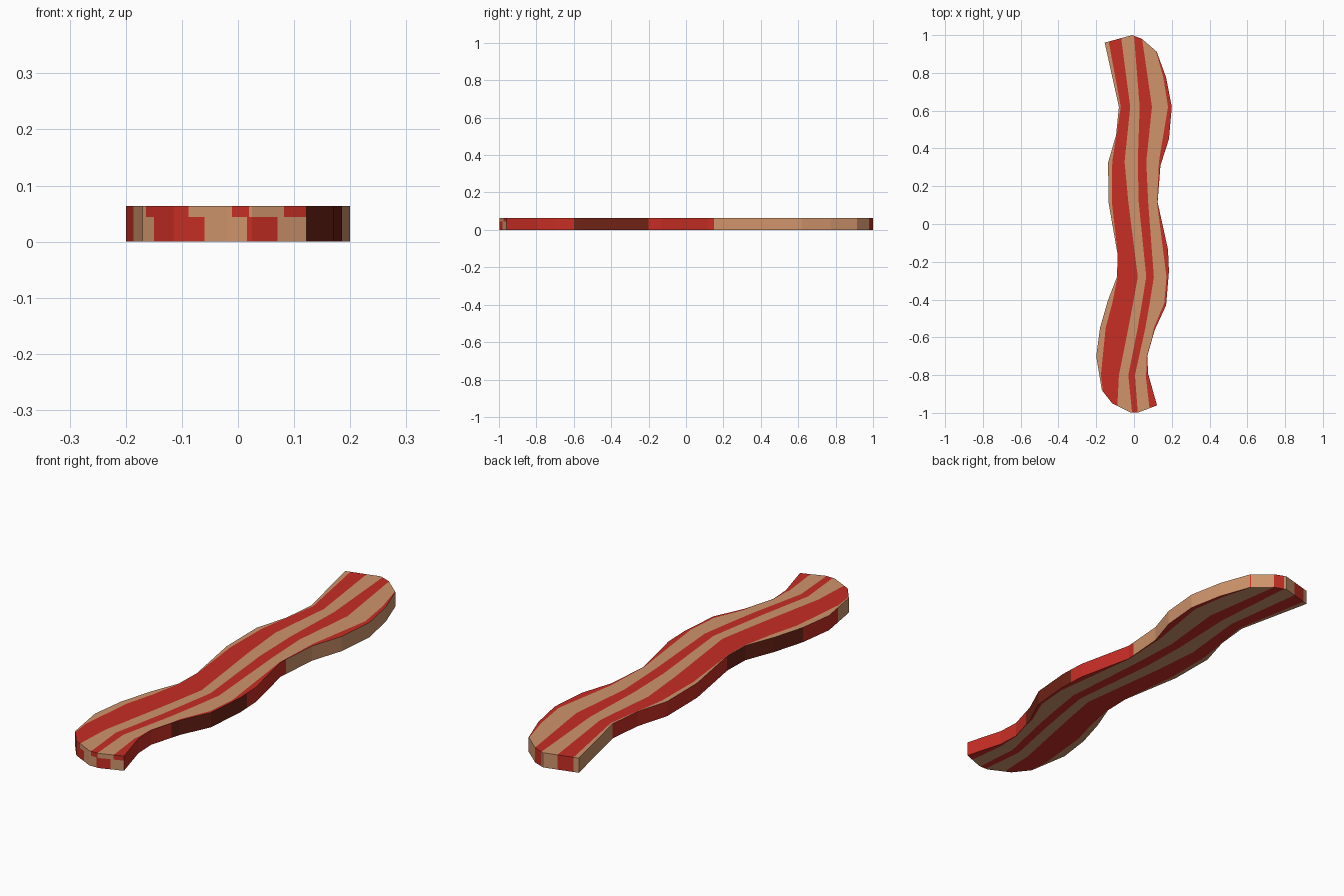
import bpy, bmesh
from mathutils import Vector

cube = bpy.data.objects.get("Cube")
if cube:
    bpy.data.objects.remove(cube)

THICKNESS = 0.064
TAN, RED, BROWN = range(3)


def make_material(name, rgb):
    material = bpy.data.materials.new(name)
    material.use_nodes = True
    color = (*rgb, 1)
    material.diffuse_color = color
    material.node_tree.nodes["Principled BSDF"].inputs["Base Color"].default_value = color
    return material


def sample(points, y):
    """Linear interpolation along a list of rows that each start with y."""
    for low, high in zip(points, points[1:]):
        if y <= high[0]:
            t = (y - low[0]) / (high[0] - low[0])
            return [a + (b - a) * t for a, b in zip(low[1:], high[1:])]
    return list(points[-1][1:])


# Wavy long edges, as (y, x) from front to back
left_edge = [(-1, -.17), (-.88, -.17), (-.7, -.2), (-.55, -.18), (-.41, -.14),
             (-.28, -.09), (-.16, -.087), (.115, -.135), (.325, -.137),
             (.47, -.095), (.62, -.08), (.96, -.155), (1, -.164)]
right_edge = [(-1, .134), (-.96, .122), (-.795, .075), (-.7, .07), (-.56, .11),
              (-.43, .17), (-.25, .185), (-.135, .18), (.115, .125), (.31, .14),
              (.45, .185), (.62, .2), (.775, .17), (.913, .12), (1, .12)]

# Borders between the fat and meat stripes, as y followed by five x positions
stripes = [(-1, -.15, -.09, -.01, .02, .085),
           (-.8, -.175, -.08, -.03, .005, .062),
           (-.55, -.15, -.03, .02, .06, .105),
           (-.42, -.115, -.005, .042, .083, .16),
           (-.28, -.09, .02, .065, .105, .172),
           (.115, -.117, -.03, .025, .075, .122),
           (.33, -.115, -.05, .02, .065, .132),
           (.62, -.07, -.02, .03, .095, .18),
           (1, -.14, -.07, 0, .04, .12)]

# Rim colours along each side: (upper y limit, colour)
left_rim = [(-.78, TAN), (-.55, RED), (-.16, BROWN), (.62, RED), (2, TAN)]
right_rim = [(-.6, RED), (-.2, BROWN), (.15, RED), (2, TAN)]

# Rounded ends, each a chain of (x, y) listed counter-clockwise
front_end = [(-.17, -.88), (-.115, -.95), (-.02, -.997), (.025, -.997), (.122, -.96)]
back_end = [(.12, .913), (.042, .98), (-.01, 1), (-.155, .96)]

# Striped sheet: one column of faces for each stripe
bm = bmesh.new()
tables = (left_edge, right_edge, stripes, left_rim, right_rim)
levels = sorted({row[0] for table in tables for row in table if abs(row[0]) <= 1})
rows = []
for y in levels:
    left, right = sample(left_edge, y)[0], sample(right_edge, y)[0]
    borders = [min(max(x, left + .003), right - .003) for x in sample(stripes, y)]
    rows.append([bm.verts.new((x, y, 0)) for x in (left, *borders, right)])
for near, far in zip(rows, rows[1:]):
    for column in range(len(near) - 1):
        face = bm.faces.new((near[column], near[column + 1],
                             far[column + 1], far[column]))
        face.material_index = column % 2

# Trim the sheet to its rounded ends
for chain in (front_end, back_end):
    for (ax, ay), (bx, by) in zip(chain, chain[1:]):
        bmesh.ops.bisect_plane(bm, geom=bm.verts[:] + bm.edges[:] + bm.faces[:],
                               plane_co=(ax, ay, 0), plane_no=(by - ay, ax - bx, 0),
                               clear_outer=True)

# Thicken the sheet
extruded = bmesh.ops.extrude_face_region(bm, geom=bm.faces[:])["geom"]
bmesh.ops.translate(bm, vec=(0, 0, THICKNESS),
                    verts=[v for v in extruded if isinstance(v, bmesh.types.BMVert)])
bmesh.ops.recalc_face_normals(bm, faces=bm.faces[:])
bm.normal_update()


def walls():
    return [f for f in bm.faces if abs(f.normal.z) < .5]


# Rim: long sides follow the rim colours, ends continue the stripes
for face in walls():
    if abs(face.normal.y) > .55:
        cap = next(f for e in face.edges for f in e.link_faces if f.normal.z > .5)
        face.material_index = cap.material_index
    else:
        rim = right_rim if face.normal.x > 0 else left_rim
        y = face.calc_center_median().y
        face.material_index = next(color for limit, color in rim if y < limit)


def front_walls():
    return [f for f in walls() if f.normal.y < -.55]


def cut(faces, point, normal):
    edges = {e for f in faces for e in f.edges}
    verts = {v for f in faces for v in f.verts}
    bmesh.ops.bisect_plane(bm, geom=[*verts, *edges, *faces],
                           plane_co=point, plane_no=normal)
    bm.normal_update()


# Front end: the stripes step sideways on the lower part of the cut
STEP = .044
shifted = [-.15, -.06, .016, .07]
cut(front_walls(), Vector((0, 0, STEP)), Vector((0, 0, 1)))
for x in shifted:
    lower = [f for f in front_walls() if f.calc_center_median().z < STEP]
    cut(lower, Vector((x, 0, 0)), Vector((1, 0, 0)))
for face in front_walls():
    center = face.calc_center_median()
    if center.z < STEP:
        face.material_index = sum(center.x > x for x in shifted) % 2

mesh = bpy.data.meshes.new("bacon_strip")
bm.to_mesh(mesh)
bm.free()
for name, rgb in (("fat tan", (.62, .295, .148)),
                  ("meat red", (.57, .027, .018)),
                  ("seared brown", (.16, .017, .008))):
    mesh.materials.append(make_material(name, rgb))
bpy.context.collection.objects.link(bpy.data.objects.new("bacon_strip", mesh))
